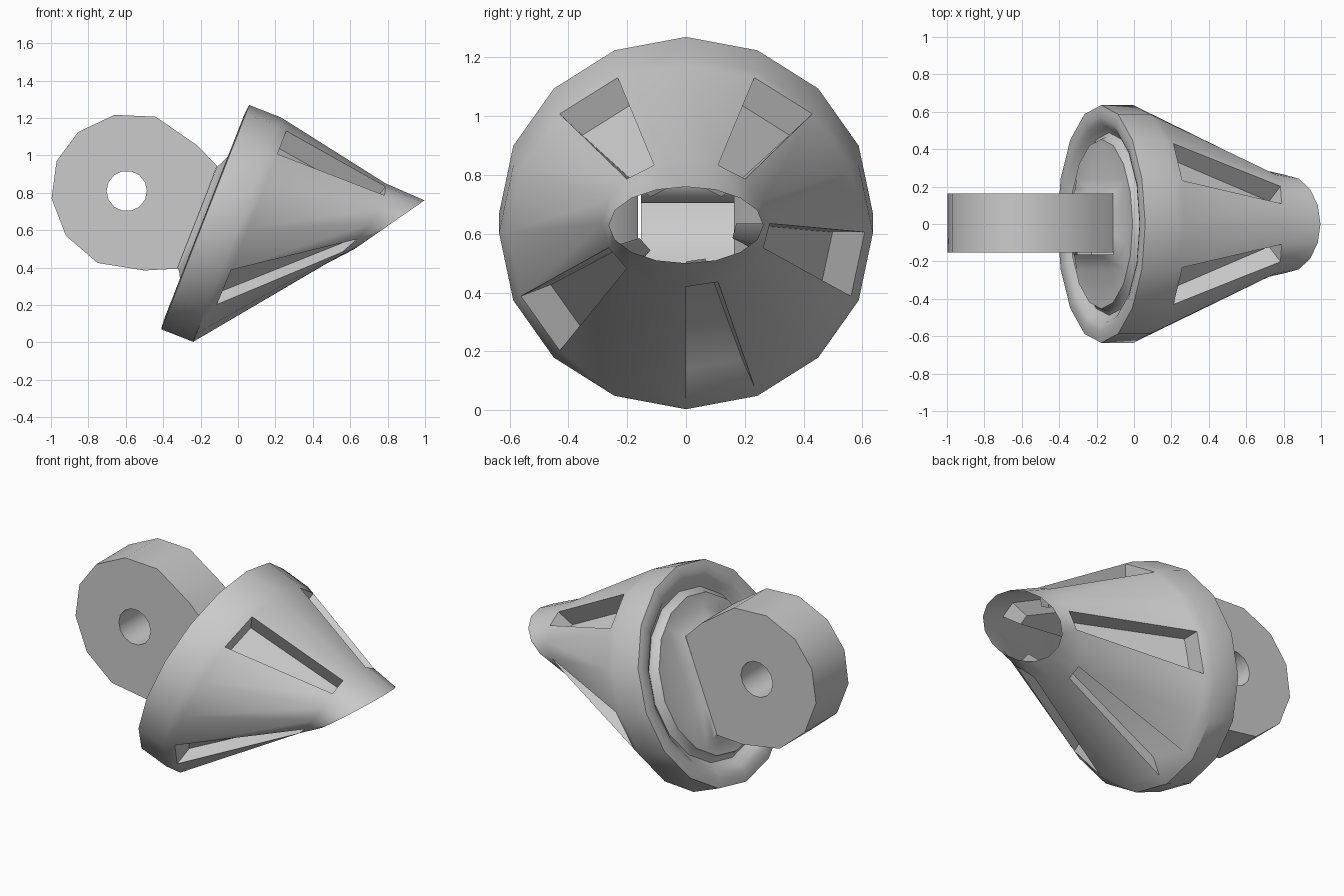
import bpy, bmesh, math
from mathutils import Vector

if "Cube" in bpy.data.objects:
    bpy.data.objects.remove(bpy.data.objects["Cube"])

N = 16
AXIS = Vector((0.931, 0, -0.365))    # tilted axis of the collar
UP = Vector((0.365, 0, 0.931))
BACK = Vector((-0.175, 0, 0.67))     # centre of the collar's back plane


def smooth(ob, angle):
    bpy.ops.object.select_all(action='DESELECT')
    ob.select_set(True)
    bpy.context.view_layer.objects.active = ob
    bpy.ops.object.shade_smooth_by_angle(angle=math.radians(angle))


def ring(c, u, w, bend=0.0):
    """Oval of N points from the top towards +y; bend pushes the sides along x."""
    pts = []
    for i in range(N):
        a = 2 * math.pi * i / N
        pts.append(c + u * math.cos(a) + Vector((bend * math.sin(a) ** 2, w * math.sin(a), 0)))
    return pts


def collar_ring(t, r):
    return ring(BACK + AXIS * t, UP * r, r * 0.987)


def box_ring(t, h, w, shift=0.0):
    """Rectangle with N points, so that it joins the round rows."""
    pts = []
    for i in range(N):
        c, s = math.cos(2 * math.pi * i / N), math.sin(2 * math.pi * i / N)
        m = max(abs(c), abs(s))
        pts.append(BACK + AXIS * t + UP * (shift + h * c / m) + Vector((0, w * s / m, 0)))
    return pts


# Nozzle: flared arm foot, back plate, rolled lip, collar, oblique cone, slanted mouth
base = collar_ring(0.183, 0.644)
neck_c = Vector((0.63, 0, 0.635))
neck = ring(neck_c, Vector((0.16, 0, 0.215)), 0.285, 0.08)
start = [a.lerp(b, 0.08) for a, b in zip(base, neck)]
mouth = ring(Vector((0.81, 0, 0.63)), Vector((0.187, 0, 0.13)), 0.262)
loops = [box_ring(-0.04, 0.29, 0.163, -0.015), box_ring(-0.025, 0.31, 0.185, -0.01),
         box_ring(0.0, 0.365, 0.245)]
loops += [collar_ring(t, r) for t, r in
          ((0.0, 0.46), (0.03, 0.472), (0.045, 0.495), (0.03, 0.52), (0.006, 0.545),
           (-0.006, 0.58), (-0.004, 0.62), (0.0, 0.644))]
loops += [base, start, neck, mouth]
SLOT_ROW = len(loops) - 3
SLOTS = (1, 4, 7, 10, 14)

bm = bmesh.new()
rows = [[bm.verts.new(p) for p in loop] for loop in loops]
start_c = (BACK + AXIS * 0.183).lerp(neck_c, 0.08)
for k in range(len(rows) - 1):
    for i in range(N):
        j = (i + 1) % N
        quad = [rows[k][i], rows[k][j], rows[k + 1][j], rows[k + 1][i]]
        if k == SLOT_ROW and i in SLOTS:
            # sunken slot: floor pulled towards the axis, four walls
            floor = [bm.verts.new(v.co.lerp(c, f)) for v, c, f in
                     zip(quad, (start_c, start_c, neck_c, neck_c), (0.18, 0.18, 0.4, 0.4))]
            bm.faces.new(floor)
            for a in range(4):
                b = (a + 1) % 4
                bm.faces.new((quad[a], quad[b], floor[b], floor[a]))
        else:
            bm.faces.new(quad)
bmesh.ops.recalc_face_normals(bm, faces=bm.faces[:])
me = bpy.data.meshes.new("nozzle")
bm.to_mesh(me)
bm.free()
nozzle = bpy.data.objects.new("nozzle", me)
bpy.context.collection.objects.link(nozzle)
smooth(nozzle, 45)

# Mounting arm: flat rounded plate with a round through-hole
outline = [(-0.997, 0.77), (-0.97, 0.97), (-0.855, 1.125), (-0.66, 1.217), (-0.44, 1.207),
           (-0.22, 1.055), (-0.112, 0.945), (-0.32, 0.395),
           (-0.5, 0.385), (-0.75, 0.425), (-0.92, 0.57)]
hole = [(-0.595 + 0.108 * math.cos(2 * math.pi * i / 14),
         0.81 + 0.108 * math.sin(2 * math.pi * i / 14)) for i in range(14)]
cu = bpy.data.curves.new("arm", 'CURVE')
cu.dimensions = '2D'
cu.fill_mode = 'BOTH'
cu.extrude = 0.158
for pts in (outline, hole):
    sp = cu.splines.new('POLY')
    sp.points.add(len(pts) - 1)
    for p, (x, z) in zip(sp.points, pts):
        p.co = (x, z, 0, 1)
    sp.use_cyclic_u = True
arm = bpy.data.objects.new("arm", cu)
arm.rotation_euler = (math.pi / 2, 0, 0)
arm.location.y = 0.005
bpy.context.collection.objects.link(arm)
bpy.ops.object.select_all(action='DESELECT')
arm.select_set(True)
bpy.context.view_layer.objects.active = arm
bpy.ops.object.convert(target='MESH')
arm = bpy.context.view_layer.objects.active
arm.name = "arm"
bm = bmesh.new()
bm.from_mesh(arm.data)
bmesh.ops.remove_doubles(bm, verts=bm.verts[:], dist=0.0005)
bmesh.ops.recalc_face_normals(bm, faces=bm.faces[:])
# the arm is hollow towards the nozzle: drop its end wall
end = [f for f in bm.faces if f.normal.x > 0.9 and f.calc_center_median().x > -0.3]
bmesh.ops.delete(bm, geom=end, context='FACES')
bm.to_mesh(arm.data)
bm.free()
smooth(arm, 35)
